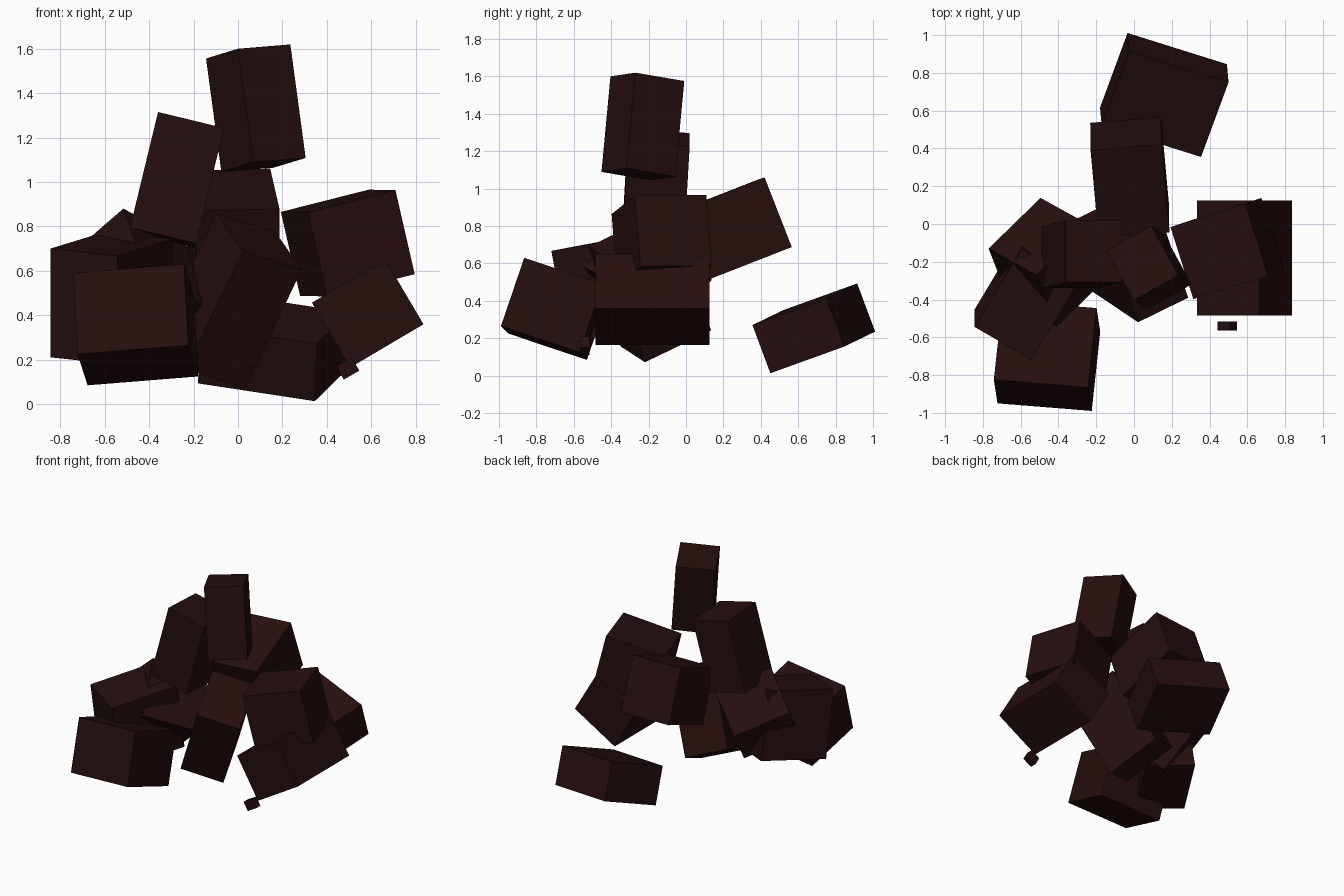
import bpy
import bmesh
from mathutils import Vector

default_cube = bpy.data.objects.get("Cube")
if default_cube:
    bpy.data.objects.remove(default_cube, do_unlink=True)


def make_material(name, colour):
    material = bpy.data.materials.new(name)
    material.use_nodes = True
    material.diffuse_color = colour
    shader = material.node_tree.nodes["Principled BSDF"]
    shader.inputs["Base Color"].default_value = colour
    shader.inputs["Roughness"].default_value = 0.9
    return material


dark_brown = make_material("dark_brown", (0.018, 0.0045, 0.0042, 1))


def make_block(name, corner, along, across, depth):
    """Build a tilted block from a corner, two face edges and a depth along the face normal."""
    corner, along, across = Vector(corner), Vector(along), Vector(across)
    across -= across.project(along)
    inward = along.cross(across).normalized() * depth

    mesh = bpy.data.meshes.new(name)
    bm = bmesh.new()
    face = bm.faces.new([
        bm.verts.new(corner),
        bm.verts.new(corner + along),
        bm.verts.new(corner + along + across),
        bm.verts.new(corner + across),
    ])
    extruded = bmesh.ops.extrude_face_region(bm, geom=[face], use_keep_orig=True)
    moved = [item for item in extruded["geom"] if isinstance(item, bmesh.types.BMVert)]
    bmesh.ops.translate(bm, verts=moved, vec=inward)
    bmesh.ops.recalc_face_normals(bm, faces=bm.faces)
    bm.to_mesh(mesh)
    bm.free()

    mesh.materials.append(dark_brown)
    block = bpy.data.objects.new(name, mesh)
    bpy.context.collection.objects.link(block)
    return block


# Upright blocks at the top of the pile
make_block("top_block", corner=(-.144, -.142, 1.556),
           along=(.144, -.262, .044), across=(.238, .129, .02), depth=-.518)
make_block("leaning_block", corner=(-.36, -.31, 1.315),
           along=(.297, 0, -.072), across=(-.12, -.03, -.522), depth=.33)

# Blocks in the middle and at the back
make_block("upper_back_block", corner=(-.23, .39, 1.05),
           along=(.375, .03, .01), across=(-.01, .145, -.373), depth=-.5)
make_block("lower_back_block", corner=(-.171, .52, .35),
           along=(.526, -.165, -.08), across=(.13, .4, .145), depth=-.275)
make_block("centre_block", corner=(.022, -.52, .69),
           along=(.265, .13, -.085), across=(-.235, .18, -.54), depth=.41)

# Blocks on the model's right
make_block("front_right_block", corner=(-.742, -.825, .59),
           along=(.499, -.04, .04), across=(.025, -.125, -.365), depth=.445)
make_block("outer_right_block", corner=(-.844, -.545, .7),
           along=(.302, -.175, -.033), across=(0, .09, -.49), depth=.49)
make_block("inner_right_block", corner=(-.77, -.13, .66),
           along=(.275, .268, -.147), across=(.253, -.14, .22), depth=.42)

# Blocks on the model's left
make_block("upper_left_block", corner=(.193, -.016, .865),
           along=(.395, .125, .1), across=(.126, -.38, 0), depth=.39)
make_block("lower_left_block", corner=(.333, -.485, .456),
           along=(.33, 0, .195), across=(.176, 0, -.29), depth=.61)
make_block("small_left_block", corner=(.442, -.565, .17),
           along=(.07, 0, .04), across=(.035, 0, -.06), depth=.05)
